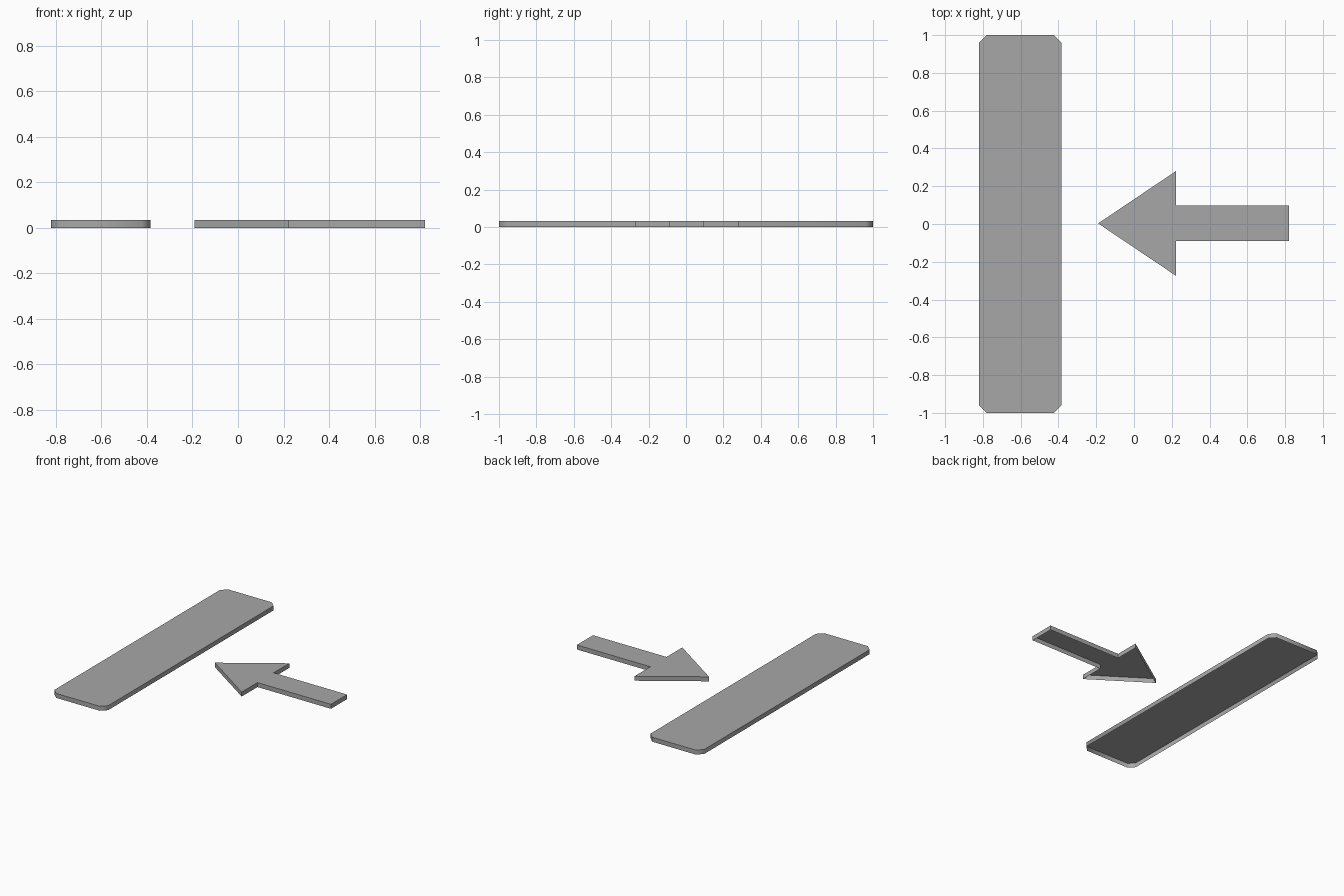
import bpy
import bmesh
import math

old = bpy.data.objects.get("Cube")
if old:
    bpy.data.objects.remove(old, do_unlink=True)

HEIGHT = 0.033

grey = bpy.data.materials.new("mid_grey")
grey.use_nodes = True
colour = (0.39, 0.39, 0.39, 1.0)
grey.diffuse_color = colour
grey.node_tree.nodes["Principled BSDF"].inputs["Base Color"].default_value = colour


def open_plate(name, outline):
    """Top face with side walls and an open underside; outline runs counter-clockwise."""
    bm = bmesh.new()
    top = [bm.verts.new((x, y, HEIGHT)) for x, y in outline]
    base = [bm.verts.new((x, y, 0)) for x, y in outline]
    bm.faces.new(top)
    for i in range(len(outline)):
        j = (i + 1) % len(outline)
        bm.faces.new((base[i], base[j], top[j], top[i]))
    mesh = bpy.data.meshes.new(name)
    bm.to_mesh(mesh)
    bm.free()
    mesh.materials.append(grey)
    obj = bpy.data.objects.new(name, mesh)
    bpy.context.collection.objects.link(obj)
    bpy.ops.object.select_all(action="DESELECT")
    obj.select_set(True)
    bpy.context.view_layer.objects.active = obj
    bpy.ops.object.shade_smooth_by_angle(angle=math.radians(50))
    return obj


# Long bar with clipped corners
half_w, half_l, cut = 0.218, 1.0, 0.04
quarter = [(half_w, half_l - cut), (half_w - cut, half_l)]
half = quarter + [(-x, y) for x, y in reversed(quarter)]
bar = open_plate("long_bar", half + [(-x, -y) for x, y in half])
bar.location.x = -0.602

# Arrow pointing at the bar
upper = [(0.82, 0.094), (0.222, 0.094), (0.222, 0.277)]
lower = [(x, -y) for x, y in reversed(upper)]
arrow = open_plate("arrow", upper + [(-0.19, 0)] + lower)
arrow.location.y = 0.003
